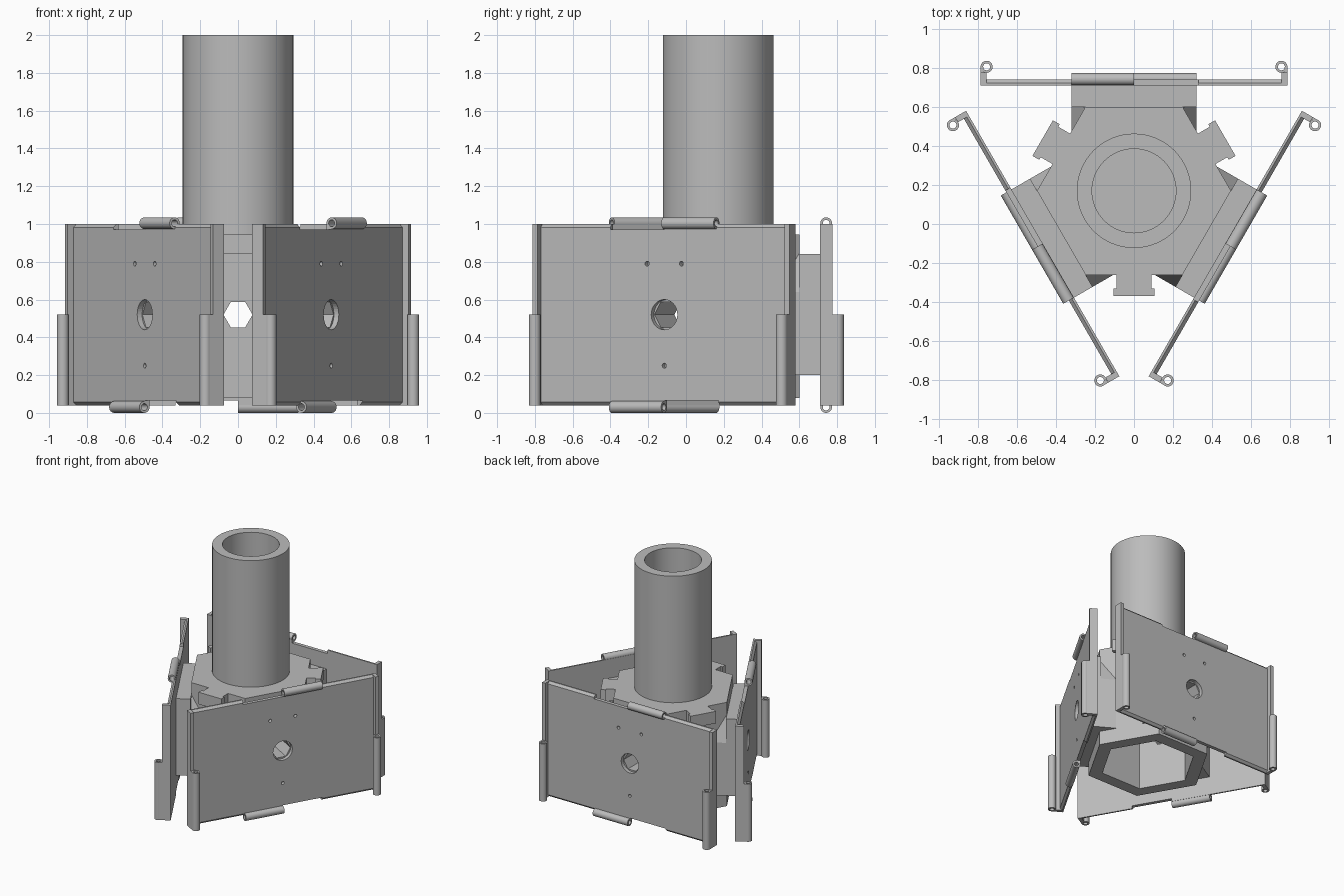
import bpy, bmesh, math
from mathutils import Matrix, Vector

if "Cube" in bpy.data.objects:
    bpy.data.objects.remove(bpy.data.objects["Cube"])

grey = bpy.data.materials.new("plain_grey")
grey.diffuse_color = (0.5, 0.5, 0.5, 1)
grey.use_nodes = True
grey.node_tree.nodes["Principled BSDF"].inputs["Base Color"].default_value = grey.diffuse_color
CENTRE = Matrix.Translation((0, 0.17, 0))   # axis of the three-fold layout


def finish(name, bm, mat=CENTRE, smooth=False):
    bmesh.ops.recalc_face_normals(bm, faces=bm.faces)
    me = bpy.data.meshes.new(name)
    bm.to_mesh(me)
    bm.free()
    me.materials.append(grey)
    ob = bpy.data.objects.new(name, me)
    bpy.context.collection.objects.link(ob)
    ob.matrix_world = mat
    if smooth:
        bpy.ops.object.select_all(action='DESELECT')
        ob.select_set(True)
        bpy.context.view_layer.objects.active = ob
        bpy.ops.object.shade_smooth_by_angle(angle=math.radians(35))
    return ob


def box(bm, x0, x1, y0, y1, z0, z1):
    m = Matrix.Translation(((x0+x1)/2, (y0+y1)/2, (z0+z1)/2)) @ Matrix.Diagonal((x1-x0, y1-y0, z1-z0, 1))
    return bmesh.ops.create_cube(bm, size=1, matrix=m)['verts']


def prism(bm, pts, direction):
    """Extrude a closed outline along a vector."""
    f = bm.faces.new([bm.verts.new(p) for p in pts])
    r = bmesh.ops.extrude_face_region(bm, geom=[f])
    vs = [g for g in r['geom'] if isinstance(g, bmesh.types.BMVert)]
    bmesh.ops.translate(bm, verts=vs, vec=direction)


def tube(bm, start, axis, length, outer, inner, n):
    """Hollow cylinder or hollow prism along the axis."""
    a = Vector(axis)
    rot = Vector((0, 0, 1)).rotation_difference(a).to_matrix()
    rings = []
    for r, h in ((outer, 0), (outer, length), (inner, length), (inner, 0)):
        rings.append([bm.verts.new(Vector(start) + rot @ Vector(
            (r*math.cos(2*math.pi*i/n), r*math.sin(2*math.pi*i/n), h))) for i in range(n)])
    for k in range(4):
        p, q = rings[k], rings[(k+1) % 4]
        for i in range(n):
            j = (i+1) % n
            bm.faces.new((p[i], p[j], q[j], q[i]))


def drill(bm, x, z, r, n, y0, y1):
    """Solid cutter along y."""
    prism(bm, [(x + r*math.cos(2*math.pi*i/n), y0, z + r*math.sin(2*math.pi*i/n)) for i in range(n)],
          (0, y1-y0, 0))


def cut(ob, cutter):
    cutter.hide_render = True
    cutter.hide_viewport = True
    m = ob.modifiers.new("cut", 'BOOLEAN')
    m.operation = 'DIFFERENCE'
    m.solver = 'EXACT'
    m.object = cutter


# Launch tube
bm = bmesh.new()
tube(bm, (0, 0, 0.945), (0, 0, 1), 1.055, 0.293, 0.215, 64)
finish("main_tube", bm, smooth=True)

# Hexagonal hollow body and its closed top plate
R = 0.43 / math.cos(math.pi/6)
bm = bmesh.new()
tube(bm, (0, 0, 0.08), (0, 0, 1), 0.765, R, 0.33 / math.cos(math.pi/6), 6)
body = finish("hex_body", bm)
bm = bmesh.new()
prism(bm, [(R*math.cos(i*math.pi/3), R*math.sin(i*math.pi/3), 0.845) for i in range(6)], (0, 0, 0.1))
finish("top_plate", bm)

for k in range(3):
    rot = CENTRE @ Matrix.Rotation(k*2*math.pi/3, 4, 'Z')

    # Hexagonal window through opposite body walls
    bm = bmesh.new()
    drill(bm, 0, 0.52, 0.077, 6, -0.8, 0.8)
    window = finish("window_cutter", bm, rot)
    cut(body, window)

    # T-shaped locking tab on the plate, between the panels
    bm = bmesh.new()
    pts = [(0.12, -0.42), (0.09, -0.42), (0.09, -0.5), (0.105, -0.5), (0.105, -0.54)]
    pts += [(-x, y) for x, y in reversed(pts)]
    prism(bm, [(x, y, 0.845) for x, y in pts], (0, 0, 0.1))
    finish("locking_tab", bm, rot)

    # Panel mount block with sloped shoulders
    bm = bmesh.new()
    box(bm, -0.32, 0.32, 0.43, 0.54, 0.2, 0.84)
    mount = finish("panel_mount", bm, rot)
    cut(mount, window)
    for s in (-1, 1):
        bm = bmesh.new()
        prism(bm, [(s*0.25, 0.43, 0.84), (s*0.32, 0.43, 0.64), (s*0.32, 0.43, 0.2), (s*0.25, 0.43, 0.2)],
              (0, -0.12, 0))
        finish("mount_shoulder", bm, rot)

    # Outer panel with chamfered outside edges
    bm = bmesh.new()
    box(bm, -0.77, 0.77, 0.54, 0.57, 0.04, 1.0)
    edges = [e for e in bm.edges if all(v.co.y > 0.56 for v in e.verts)
             and abs(e.verts[0].co.z - e.verts[1].co.z) < 0.01]
    bmesh.ops.bevel(bm, geom=edges, offset=0.018, segments=1, affect='EDGES')
    panel = finish("panel", bm, rot)

    # Panel holes and the notches that receive neighbouring knuckles
    bm = bmesh.new()
    drill(bm, 0, 0.52, 0.08, 32, 0.5, 0.7)
    for x, z in ((-0.105, 0.79), (0.105, 0.79), (0, 0.25)):
        drill(bm, x, z, 0.013, 12, 0.5, 0.7)
    box(bm, 0.0, 0.33, 0.5, 0.7, 0.97, 1.1)
    box(bm, -0.33, 0.0, 0.5, 0.7, -0.1, 0.065)
    cut(panel, finish("panel_cutter", bm, rot))

    # Top and bottom hinge knuckles
    for name, x, z in (("top_knuckle", -0.32, 1.004), ("bottom_knuckle", 0.0, 0.031)):
        bm = bmesh.new()
        tube(bm, (x, 0.572, z), (1, 0, 0), 0.32, 0.031, 0.018, 24)
        finish(name, bm, rot, True)

    # Side lips and half-height hinge knuckles
    for s in (-1, 1):
        bm = bmesh.new()
        box(bm, min(s*0.755, s*0.785), max(s*0.755, s*0.785), 0.54, 0.605, 0.04, 1.0)
        finish("side_lip", bm, rot)
        bm = bmesh.new()
        tube(bm, (s*0.755, 0.635, 0.04), (0, 0, 1), 0.48, 0.031, 0.018, 24)
        finish("side_knuckle", bm, rot, True)
        bm = bmesh.new()
        box(bm, min(s*0.772, s*0.785), max(s*0.772, s*0.785), 0.6, 0.635, 0.04, 0.52)
        finish("knuckle_web", bm, rot)
